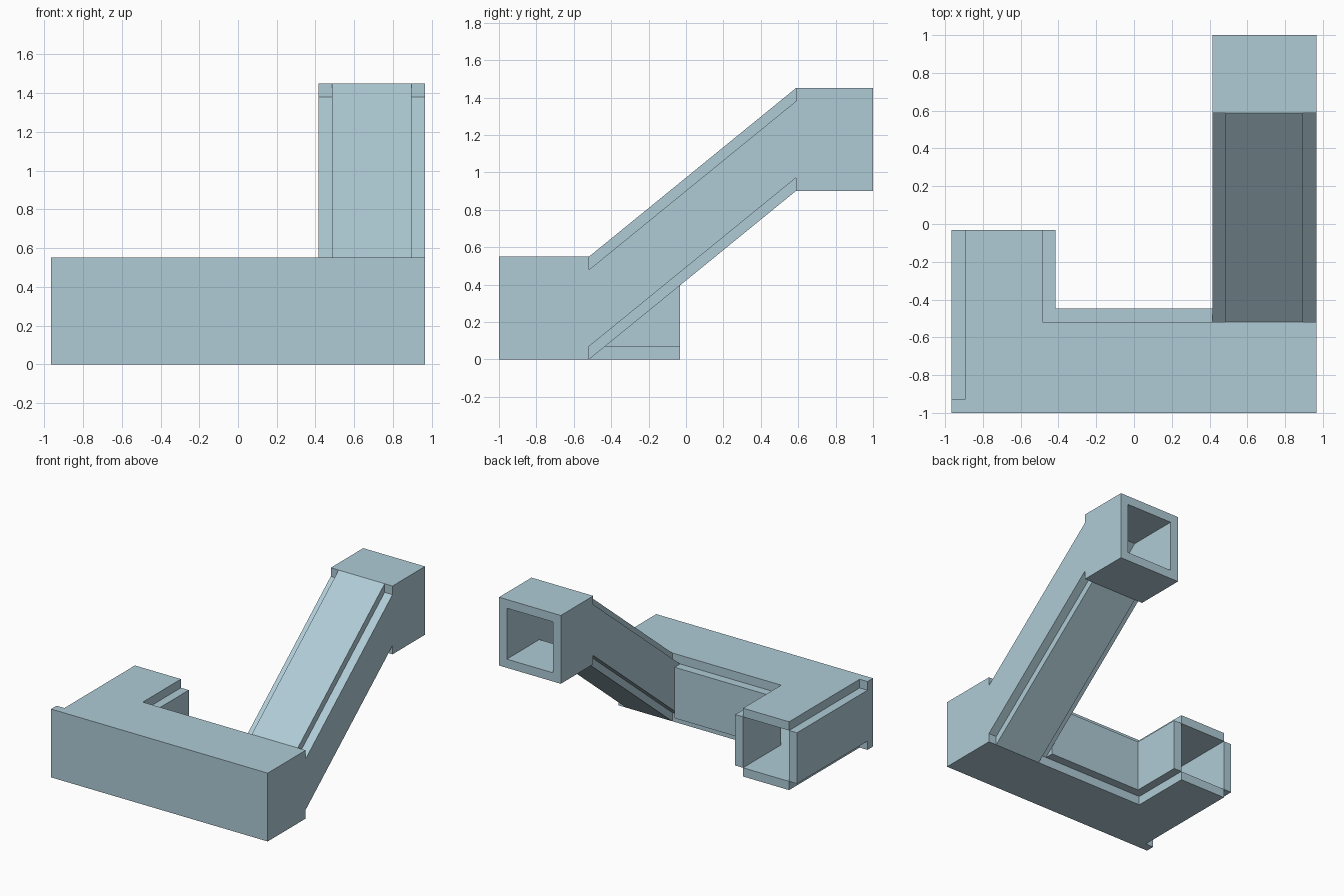
import bpy, bmesh, math
from mathutils import Vector

if "Cube" in bpy.data.objects:
    bpy.data.objects.remove(bpy.data.objects["Cube"])

mat = bpy.data.materials.new("pale blue grey")
mat.diffuse_color = (0.43, 0.60, 0.67, 1)
mat.use_nodes = True
mat.node_tree.nodes["Principled BSDF"].inputs["Base Color"].default_value = mat.diffuse_color

# Key stations along the duct (outer size 0.55, wall 0.07)
X0, X1, X2, X3 = -0.965, -0.895, -0.485, -0.415      # left leg
YF, YI, YB, YP = -1.0, -0.93, -0.518, -0.448         # front run
YE, YR, YK = -0.033, 0.587, 1.0                      # leg end, ramp top, outlet end
T, U, H = 0.07, 0.48, 0.55
RISE = 0.9


def lift(y):
    """Height added along the ramp."""
    return RISE * min(1, max(0, (y - YB) / (YR - YB)))


# Parts as boxes (x0, x1, y0, y1, z0, z1) before the ramp shear
lower = [
    (X0, -X0, YF, YI, 0, H),          # front wall
    (-X1, -X0, YI, YB, 0, H),         # right end wall
    (X0, X1, YI, YE, T, U),           # recessed left wall
    (X2, X3, YB, YE, T, U),           # inner leg wall
    (X3, -X3, YB, YP, T, U),          # inner back wall
]
ramp, outlet = [], []
for z0, z1 in ((0, T), (U, H)):       # floors and roofs
    lower += [(X1, -X1, YI, YB, z0, z1), (X1, X2, YB, YE, z0, z1)]
    ramp.append((-X2, -X1, YB, YR, z0, z1))
    outlet.append((-X3, -X0, YR, YK, z0, z1))
for x0, x1 in ((-X3, -X2), (-X1, -X0)):   # side walls
    ramp.append((x0, x1, YB, YR, T, U))
    outlet.append((x0, x1, YR, YK, T, U))
groups = {"lower_duct": lower, "sloped_duct": ramp, "upper_outlet": outlet}

# Split space at every box edge and mark the solid cells
boxes = sum(groups.values(), [])
grid = [sorted({v for b in boxes for v in b[2 * a:2 * a + 2]}) for a in range(3)]
cells = {}
for name, parts in groups.items():
    for b in parts:
        r = [range(grid[a].index(b[2 * a]), grid[a].index(b[2 * a + 1])) for a in range(3)]
        for i in r[0]:
            for j in r[1]:
                for k in r[2]:
                    cells[i, j, k] = name


def build(name):
    """Skin only the exposed sides of this part's cells."""
    bm = bmesh.new()
    for cell, owner in cells.items():
        if owner != name:
            continue
        for a in range(3):
            b, c = (a + 1) % 3, (a + 2) % 3
            for side in (0, 1):
                n = list(cell)
                n[a] += 1 if side else -1
                other = cells.get(tuple(n))
                # parts join end to end along y; side contacts stay closed
                if other and (other == name or a == 1):
                    continue
                ring = [(0, 0), (1, 0), (1, 1), (0, 1)]
                if not side:
                    ring.reverse()
                verts = []
                for p, q in ring:
                    idx = list(cell)
                    idx[a] += side
                    idx[b] += p
                    idx[c] += q
                    co = Vector([grid[d][idx[d]] for d in range(3)])
                    if name != "lower_duct":
                        co.z += lift(co.y)
                    verts.append(bm.verts.new(co))
                bm.faces.new(verts)
    bmesh.ops.remove_doubles(bm, verts=bm.verts, dist=1e-5)
    bm.normal_update()
    bmesh.ops.dissolve_limit(bm, angle_limit=math.radians(1),
                             verts=bm.verts, edges=bm.edges)
    me = bpy.data.meshes.new(name)
    bm.to_mesh(me)
    bm.free()
    me.materials.append(mat)
    bpy.context.collection.objects.link(bpy.data.objects.new(name, me))


for part in groups:
    build(part)
